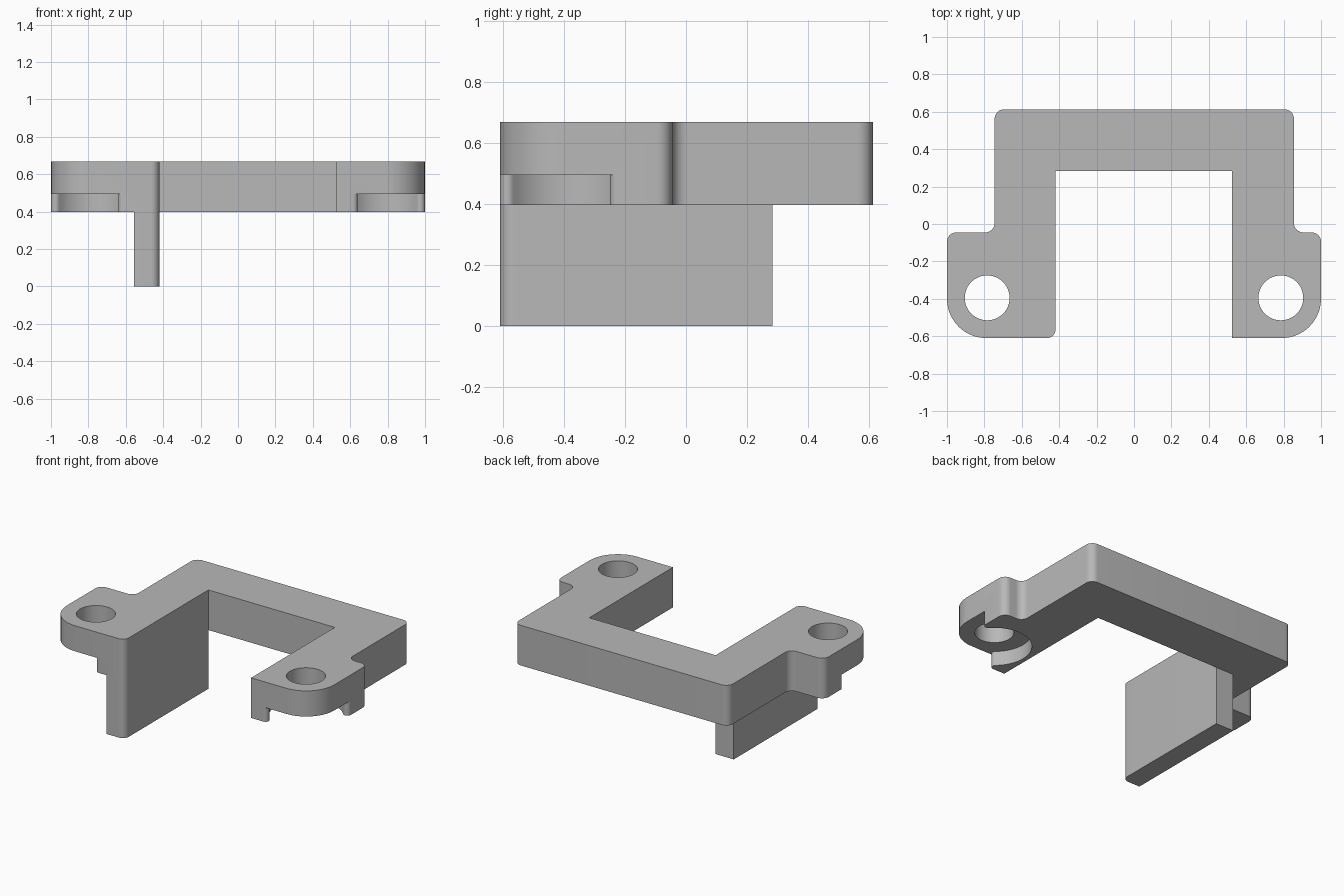
import bpy, bmesh
from math import atan2, cos, sin, tan, pi, radians
from mathutils import Vector

cube = bpy.data.objects.get("Cube")
if cube:
    bpy.data.objects.remove(cube, do_unlink=True)

grey = bpy.data.materials.new("plain grey")
grey.use_nodes = True
colour = (0.48, 0.48, 0.48, 1)
grey.diffuse_color = colour
grey.node_tree.nodes["Principled BSDF"].inputs["Base Color"].default_value = colour


def arc(cx, cy, r, a0, a1, steps):
    return [(cx + r * cos(a0 + (a1 - a0) * i / steps),
             cy + r * sin(a0 + (a1 - a0) * i / steps)) for i in range(steps + 1)]


def rounded(corners, steps=10):
    """Outline from (x, y, radius) corners; works for convex and concave corners."""
    out = []
    for i, (x, y, r) in enumerate(corners):
        p = Vector((x, y))
        if r == 0:
            out.append((x, y))
            continue
        a = (Vector(corners[i - 1][:2]) - p).normalized()
        b = (Vector(corners[(i + 1) % len(corners)][:2]) - p).normalized()
        half = a.angle(b) / 2
        c = p + (a + b).normalized() * r / sin(half)
        start, end = p + a * r / tan(half) - c, p + b * r / tan(half) - c
        a0 = atan2(start.y, start.x)
        turn = (atan2(end.y, end.x) - a0 + pi) % (2 * pi) - pi
        out += arc(c.x, c.y, r, a0, a0 + turn, steps)
    return out


def prism(name, outline, z0, z1):
    bm = bmesh.new()
    face = bm.faces.new([bm.verts.new((x, y, z0)) for x, y in outline])
    top = bmesh.ops.extrude_face_region(bm, geom=[face])["geom"]
    bmesh.ops.translate(bm, vec=(0, 0, z1 - z0),
                        verts=[v for v in top if isinstance(v, bmesh.types.BMVert)])
    bmesh.ops.recalc_face_normals(bm, faces=bm.faces)
    mesh = bpy.data.meshes.new(name)
    bm.to_mesh(mesh)
    bm.free()
    mesh.materials.append(grey)
    ob = bpy.data.objects.new(name, mesh)
    bpy.context.collection.objects.link(ob)
    return ob


def activate(ob):
    bpy.ops.object.select_all(action='DESELECT')
    ob.select_set(True)
    bpy.context.view_layer.objects.active = ob


def cut(ob, cutter):
    mod = ob.modifiers.new("cut", 'BOOLEAN')
    mod.operation, mod.solver, mod.object = 'DIFFERENCE', 'EXACT', cutter
    activate(ob)
    bpy.ops.object.modifier_apply(modifier=mod.name)
    bpy.data.objects.remove(cutter, do_unlink=True)


BOTTOM, TOP, POCKET = 0.397, 0.668, 0.495
BACK, FRONT, STEP, INNER = 0.613, -0.61, -0.045, 0.283

# U-shaped frame with two mounting ears
frame = prism("frame", rounded([
    (-1, FRONT, 0.21), (-0.42, FRONT, 0.045), (-0.42, INNER, 0), (0.525, INNER, 0),
    (0.525, FRONT, 0), (1, FRONT, 0.21), (1, STEP, 0.05), (0.855, STEP, 0.05),
    (0.855, BACK, 0.05), (-0.745, BACK, 0.05), (-0.745, STEP, 0.05), (-1, STEP, 0.05),
]), BOTTOM, TOP)

# Pocket outline around a screw hole: round inner wall, rounded lips, open outer corner
lip = atan2(0.19, 0.17)
half_pocket = [(-0.17, -0.3)] + arc(-0.17, -0.19, 0.025, -pi / 2, lip, 10)
half_pocket += arc(0, 0, 0.23, lip + pi, radians(135), 20)[1:]
pocket = half_pocket + [(-v, -u) for u, v in reversed(half_pocket[:-1])] + [(0.3, -0.3)]

# Screw holes and the pockets under them, mirrored on both ears
for side in (-1, 1):
    cx, cy = 0.785 * side, -0.395
    cut(frame, prism("hole_cutter", arc(cx, cy, 0.12, 0, 2 * pi, 48)[:-1], 0.3, 0.8))
    cut(frame, prism("pocket_cutter", [(cx + side * u, cy + v) for u, v in pocket],
                     0.3, POCKET))

# Hanging plate under the right leg
plate = prism("hanging_plate", rounded([
    (-0.555, FRONT, 0), (-0.42, FRONT, 0.045), (-0.42, INNER, 0), (-0.555, INNER, 0),
]), 0, BOTTOM)

for ob in (frame, plate):
    activate(ob)
    bpy.ops.object.shade_smooth_by_angle(angle=radians(30))
